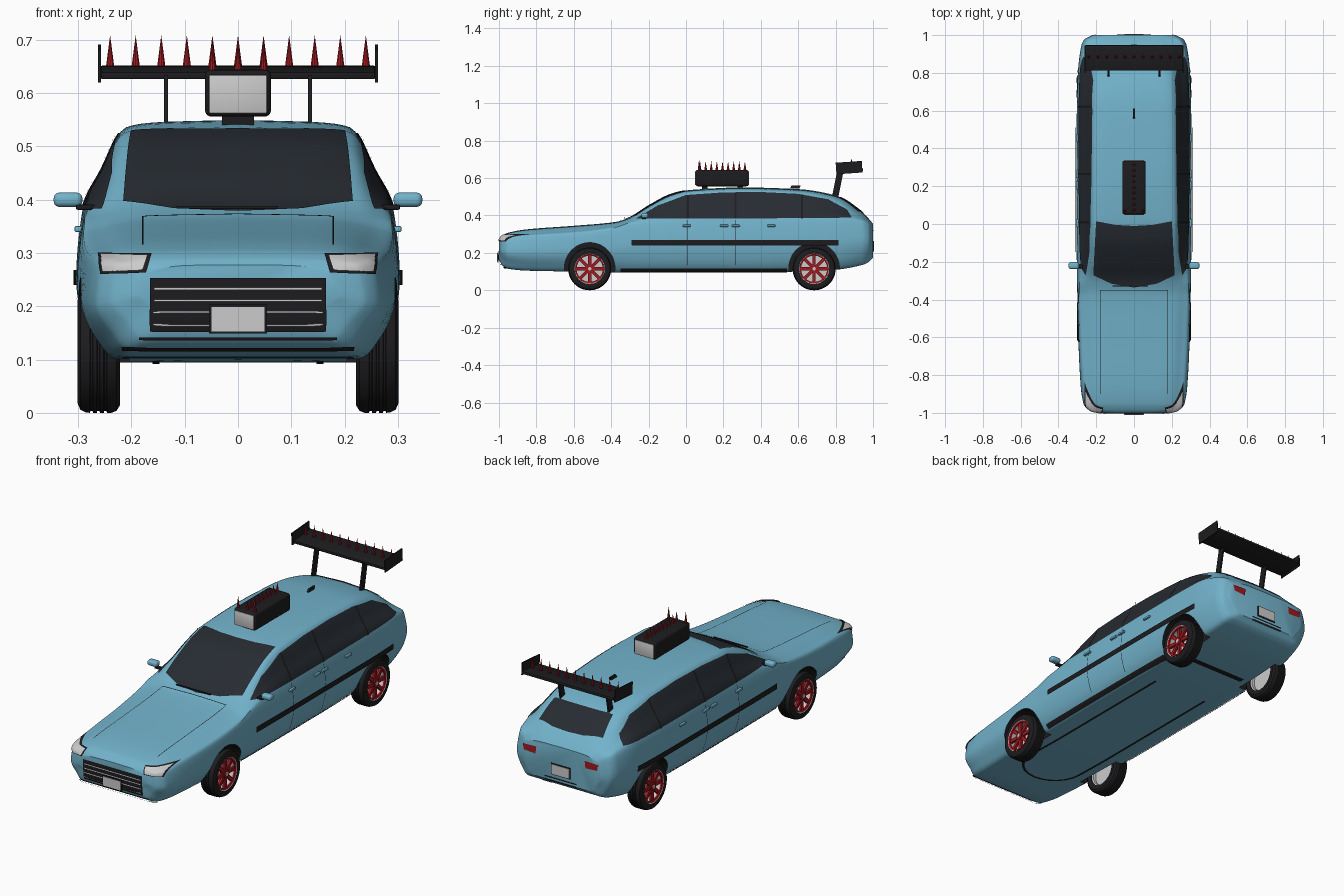
import bpy, bmesh, math
from mathutils import Vector, Matrix
from mathutils.bvhtree import BVHTree

if "Cube" in bpy.data.objects:
    bpy.data.objects.remove(bpy.data.objects["Cube"])

COL = {"paint": (.17, .45, .60), "black": (.012, .012, .014), "glass": (.02, .025, .032),
       "red": (.35, .01, .015), "silver": (.62, .62, .63), "lamp": (.75, .76, .78)}
MATS = {}

def mat(k):
    if k not in MATS:
        MATS[k] = bpy.data.materials.new(k)
        MATS[k].diffuse_color = (*COL[k], 1)
    return MATS[k]

def finish(name, bm, m, fix=True):
    if fix:
        bmesh.ops.recalc_face_normals(bm, faces=bm.faces)
    me = bpy.data.meshes.new(name)
    bm.to_mesh(me)
    bm.free()
    ob = bpy.data.objects.new(name, me)
    bpy.context.collection.objects.link(ob)
    me.materials.append(mat(m))
    smooth(ob)
    return ob

def smooth(ob):
    bpy.ops.object.select_all(action='DESELECT')
    ob.select_set(True)
    bpy.context.view_layer.objects.active = ob
    bpy.ops.object.shade_smooth_by_angle(angle=math.radians(35))

def pchip(xs, ys, x):
    """Monotone cubic interpolation."""
    n = len(xs)
    d = [(ys[i + 1] - ys[i]) / (xs[i + 1] - xs[i]) for i in range(n - 1)]
    i = max(k for k in range(n - 1) if xs[k] <= x + 1e-9)
    def m(k):
        if k == 0 or k == n - 1:
            return d[min(k, n - 2)]
        a, b = d[k - 1], d[k]
        return 0 if a * b <= 0 else 2 * a * b / (a + b)
    h = xs[i + 1] - xs[i]
    t = (x - xs[i]) / h
    return ((2*t**3 - 3*t*t + 1) * ys[i] + (t**3 - 2*t*t + t) * h * m(i)
            + (3*t*t - 2*t**3) * ys[i + 1] + (t**3 - t*t) * h * m(i + 1))

def box(name, c, s, m, bevel=0, seg=2, rx=0, shear=0):
    bm = bmesh.new()
    bmesh.ops.create_cube(bm, size=1)
    for v in bm.verts:
        v.co = Vector(v.co[i] * s[i] for i in range(3))
        v.co.y += shear * v.co.z
    if bevel:
        bmesh.ops.bevel(bm, geom=bm.edges[:], offset=bevel, segments=seg, affect='EDGES', profile=.5)
    bmesh.ops.transform(bm, verts=bm.verts, matrix=Matrix.Translation(c) @ Matrix.Rotation(rx, 4, 'X'))
    return finish(name, bm, m)

def cone(name, c, r1, r2, h, m, seg=10, axis='Z'):
    bm = bmesh.new()
    R = Matrix.Rotation(math.pi / 2, 4, 'Y') if axis == 'X' else Matrix()
    bmesh.ops.create_cone(bm, cap_ends=True, segments=seg, radius1=r1, radius2=r2, depth=h,
                          matrix=Matrix.Translation(c) @ R)
    return finish(name, bm, m)

# Body stations: y, bottom z, mid half-width, shoulder z/half-width, roof edge z/half-width, centre z
ST = [(-1, .17, .19, .265, .17, .275, .12, .278), (-.985, .135, .24, .275, .225, .287, .17, .292),
      (-.95, .115, .268, .28, .255, .302, .19, .308), (-.85, .105, .283, .29, .27, .317, .2, .326),
      (-.6, .1, .295, .305, .285, .335, .21, .345), (-.38, .095, .3, .335, .29, .355, .22, .365),
      (-.3, .095, .302, .36, .288, .378, .224, .39), (-.2, .095, .303, .37, .288, .437, .221, .452),
      (-.07, .095, .304, .375, .289, .502, .214, .517), (.03, .095, .304, .376, .29, .526, .213, .537),
      (.3, .095, .304, .378, .292, .536, .21, .55), (.6, .1, .303, .38, .292, .526, .205, .541),
      (.8, .11, .297, .38, .287, .487, .195, .507), (.94, .135, .28, .372, .262, .4, .185, .42),
      (.975, .15, .265, .36, .24, .375, .17, .385), (1, .175, .22, .33, .2, .35, .15, .355)]
ys = [s[0] for s in ST]
cols = list(zip(*ST))

def section(y):
    zb, wm, zs, ws, zr, wr, zt = (pchip(ys, cols[k], y) for k in range(1, 8))
    zm = zb + (zs - zb) * .55
    P = [(0, zb), ((wm - .035) * .85, zb), (wm - .03, zb + .035), (wm, zm), (ws, zs),
         ((ws + wr) / 2 + .004, (zs + zr) / 2), (wr, zr), (wr * .75, zt - (zt - zr) * .35), (0, zt)]
    T = list(range(9))
    h = [(pchip(T, [p[0] for p in P], k / 5), y, pchip(T, [p[1] for p in P], k / 5)) for k in range(41)]
    return h + [(-x, y, z) for x, y, z in h[-2:0:-1]]

bm = bmesh.new()
rings = []
for a, b in zip(ys, ys[1:]):
    rings += [[bm.verts.new(p) for p in section(a + (b - a) * k / 6)] for k in range(6)]
rings.append([bm.verts.new(p) for p in section(1)])
for r, q in zip(rings, rings[1:]):
    for i in range(len(r)):
        j = (i + 1) % len(r)
        bm.faces.new((r[i], r[j], q[j], q[i]))
bm.faces.new(rings[0])
bm.faces.new(rings[-1])
bmesh.ops.recalc_face_normals(bm, faces=bm.faces)
bvh = BVHTree.FromBMesh(bm)
body = finish("body", bm, "paint")

# Wheel arches
WHEELS = [(s, y) for s in (1, -1) for y in (-.515, .685)]
for s, y in WHEELS:
    cut = cone("arch_cutter", (s * .27, y, .12), .135, .135, .13, "black", 48, 'X')
    cut.hide_render = True
    mod = body.modifiers.new("arch", 'BOOLEAN')
    mod.object, mod.operation, mod.solver, mod.material_mode = cut, 'DIFFERENCE', 'EXACT', 'TRANSFER'
    bpy.context.view_layer.objects.active = body
    bpy.ops.object.modifier_apply(modifier=mod.name)
    bpy.data.objects.remove(cut)
smooth(body)

# Panels projected on to the body surface
VIEW = {'side': lambda a, b: ((2, a, b), (-1, 0, 0)), 'front': lambda a, b: ((a, -2, b), (0, 1, 0)),
        'rear': lambda a, b: ((a, 2, b), (0, -1, 0)), 'top': lambda a, b: ((a, b, 2), (0, 0, -1)),
        'under': lambda a, b: ((a, b, -1), (0, 0, 1))}

def along(poly, t):
    f = t * (len(poly) - 1)
    i = min(int(f), len(poly) - 2)
    return Vector(poly[i]).lerp(Vector(poly[i + 1]), f - i)

def panel(name, lower, upper, view, m, off=.003, n=24, rows=10, mirror=False):
    bm = bmesh.new()
    grid = []
    for j in range(rows + 1):
        row = []
        for i in range(n + 1):
            p = along(lower, i / n).lerp(along(upper, i / n), j / rows)
            o, d = map(Vector, VIEW[view](*p))
            loc, nor, *_ = bvh.ray_cast(o, d)
            if loc is None:
                loc, nor, *_ = bvh.find_nearest(o + d)
            row.append((loc + nor * off, d))
        grid.append(row)
    for s in ((1, -1) if mirror else (1,)):
        V = [[bm.verts.new((s * p.x, p.y, p.z)) for p, _ in r] for r in grid]
        d = Vector((s * grid[0][0][1].x, *grid[0][0][1].yz))
        for j in range(rows):
            for i in range(n):
                f = bm.faces.new((V[j][i], V[j][i + 1], V[j + 1][i + 1], V[j + 1][i]))
                f.normal_update()
                if f.normal.dot(d) > 0:
                    f.normal_flip()
    return finish(name, bm, m, False)

def rect(name, a0, a1, b0, b1, view, m, off=.003, n=12, rows=4, mirror=False):
    return panel(name, [(a0, b0), (a1, b0)], [(a0, b1), (a1, b1)], view, m, off, n, rows, mirror)

# Glass
panel("side_windows", [(-.27, .381), (-.17, .382), (0, .382), (.2, .383), (.4, .384), (.6, .385), (.78, .386), (.885, .388)],
      [(-.26, .386), (-.15, .452), (0, .508), (.2, .522), (.4, .524), (.6, .514), (.76, .485), (.86, .43)],
      'side', "glass", n=84, rows=14, mirror=True)
panel("windscreen", [(-.215, -.27), (-.12, -.315), (0, -.335), (.12, -.315), (.215, -.27)],
      [(-.2, .015), (-.1, -.004), (0, -.01), (.1, -.004), (.2, .015)], 'top', "glass", n=40, rows=24)
panel("rear_window", [(-.178, .92), (-.09, .942), (0, .948), (.09, .942), (.178, .92)],
      [(-.162, .815), (-.08, .822), (0, .825), (.08, .822), (.162, .815)], 'top', "glass", n=30, rows=16)
for y, top in ((.01, .508), (.265, .521), (.62, .51)):
    rect("window_pillar", y - .006, y + .006, .383, top, 'side', "black", .005, 2, 16, True)
for y in (.01, .265):
    rect("door_gap", y - .0015, y + .0015, .135, .375, 'side', "black", .002, 1, 20, True)

# Trim, bonnet gaps, sills, underbody lines
rect("side_moulding", -.29, .815, .24, .268, 'side', "black", .005, 60, 5, True)
rect("sill", -.35, .54, .1, .118, 'side', "black", .004, 50, 4, True)
rect("bonnet_side_gap", .177, .18, -.9, -.35, 'top', "black", .002, 1, 40, True)
rect("bonnet_rear_gap", -.18, .18, -.352, -.348, 'top', "black", .002, 30, 1)
arc = [(.16 * math.cos(t * math.pi / 12), -.6 - .16 * math.sin(t * math.pi / 12)) for t in range(13)]
arc = [(.16, .35)] + arc + [(-.16, .35)]
panel("underbody_seam", arc, [(x * .92, y if y > 0 else -.6 + (y + .6) * .92) for x, y in arc],
      'under', "black", n=70, rows=2)
rect("underbody_rear_bar", -.17, .17, .6, .63, 'under', "black")

# Nose
rect("grille", -.165, .165, .153, .253, 'front', "black", .004, 30, 10)
for z in (.167, .189, .211, .233):
    rect("grille_slat", -.158, .158, z - .002, z + .002, 'front', "silver", .008, 30, 2)
rect("front_lip", -.215, .215, .121, .127, 'front', "black", .006, 30, 2)
rect("lower_intake", -.185, .185, .138, .143, 'front', "black", .004, 30, 2)
panel("headlight_frame", [(.172, .263), (.256, .26)], [(.162, .297), (.262, .298)], 'front', "black", .003, 20, 10, True)
panel("headlight", [(.178, .267), (.25, .264)], [(.169, .292), (.256, .294)], 'front', "lamp", .006, 20, 10, True)
box("front_plate_frame", (0, -1.006, .176), (.108, .006, .054), "black")
box("front_plate", (0, -1.009, .176), (.1, .004, .046), "silver")

# Tail
panel("tail_light", [(.14, .288), (.205, .292)], [(.135, .325), (.21, .322)], 'rear', "red", .005, 12, 8, True)
box("rear_plate_frame", (0, 1.001, .235), (.108, .006, .056), "black")
box("rear_plate", (0, 1.004, .235), (.1, .004, .048), "silver")
for z in (.172, .187):
    rect("rear_vent", -.09, .09, z, z + .007, 'rear', "black")

# Wheels
def lathe(name, prof, s, y, m):
    bm = bmesh.new()
    vs = [bm.verts.new((s * x, y, .115 + r)) for x, r in prof]
    es = [bm.edges.new(p) for p in zip(vs, vs[1:])]
    bmesh.ops.spin(bm, geom=vs + es, cent=(0, y, .115), axis=(1, 0, 0), angle=math.tau, steps=48)
    bmesh.ops.remove_doubles(bm, verts=bm.verts, dist=1e-5)
    return finish(name, bm, m)

tyre = [(.285, .078), (.225, .078), (.221, .1), (.228, .111), (.238, .115)]
for g in (.246, .259, .272):
    tyre += [(g, .115), (g + .001, .111), (g + .005, .111), (g + .006, .115)]
tyre += [(.286, .114), (.296, .109), (.301, .097), (.298, .08), (.285, .078)]
for s, y in WHEELS:
    lathe("tyre", tyre, s, y, "black")
    lathe("rim_barrel", [(.228, .08), (.234, .072), (.292, .072), (.299, .081)], s, y, "silver")
    lathe("rim_ring", [(.288, .07), (.296, .07), (.299, .078), (.294, .079)], s, y, "red")
    cone("brake_disc", (s * .252, y, .115), .071, .071, .006, "silver", 40, 'X')
    cone("hub", (s * .285, y, .115), .02, .02, .026, "red", 20, 'X')
    cone("hub_cap", (s * .298, y, .115), .009, .009, .005, "silver", 16, 'X')
    bm = bmesh.new()
    for k in range(8):
        M = (Matrix.Translation((s * .287, y, .115)) @ Matrix.Rotation(k * math.tau / 8, 4, 'X')
             @ Matrix.Translation((0, 0, .043)) @ Matrix.Diagonal((.012, .017, .06, 1)))
        bmesh.ops.create_cube(bm, size=1, matrix=M)
    finish("spokes", bm, "red")

# Mirrors, handles, wing struts and end plates
for s in (1, -1):
    box("door_mirror", (s * .319, -.22, .4), (.054, .036, .027), "paint", .011, 4)
    box("mirror_stem", (s * .287, -.225, .386), (.034, .022, .01), "black", .003)
    for y in (.005, .205, .265, .455):
        box("door_handle", (s * .3, y, .345), (.014, .045, .011), "paint", .003)
    box("wing_strut", (s * .135, .81, .562), (.008, .034, .145), "black", shear=.2)
    box("wing_end_plate", (s * .26, .872, .656), (.005, .14, .062), "black", rx=.07)
    box("wiper", (s * .04 - .02, -.328, .386), (.11, .006, .005), "black")
box("rear_wing", (0, .88, .639), (.515, .135, .014), "black", .003, rx=.09)
for k in range(-5, 6):
    cone("wing_spike", (k * .048, .885, .68), .008, 0, .058, "red")

# Roof box
box("roof_box", (0, .193, .6), (.124, .284, .088), "black", .012, 4)
for y in (.05, .336):
    box("roof_box_panel", (0, y, .598), (.108, .004, .072), "lamp", .0015)
for y in (.1, .29):
    box("roof_box_foot", (0, y, .55), (.06, .03, .02), "black")
for k in range(9):
    cone("roof_spike", (0, .075 + k * .03, .665), .008, 0, .05, "red")
for s in (1, -1):
    cone("roof_corner_spike", (s * .048, .07, .669), .008, 0, .062, "red")
box("roof_fin", (0, .585, .552), (.012, .05, .018), "black", .005, shear=.5)

for m in bpy.data.materials:
    if m.users and not m.is_grease_pencil:
        m.use_nodes = True
        m.node_tree.nodes["Principled BSDF"].inputs["Base Color"].default_value = m.diffuse_color
